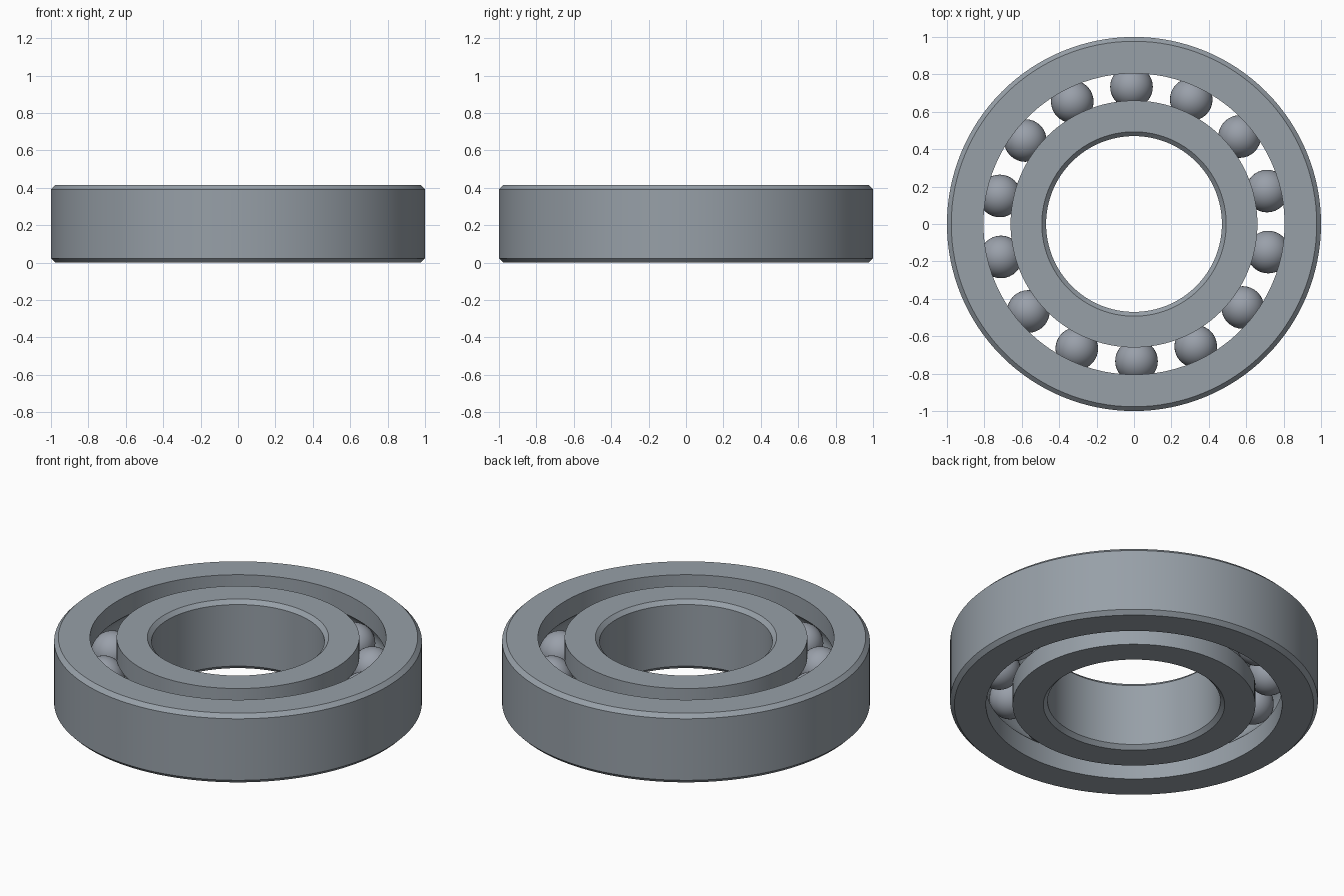
import bpy
import math

cube = bpy.data.objects.get("Cube")
if cube:
    bpy.data.objects.remove(cube, do_unlink=True)

HEIGHT = 0.415
MID = HEIGHT / 2
CHAMFER = 0.023
PITCH = 0.733      # radius of the ball circle
BALL = 0.115
BALLS = 14
STEPS = 128


def make_material(name, color):
    mat = bpy.data.materials.new(name)
    mat.use_nodes = True
    mat.diffuse_color = color
    mat.node_tree.nodes["Principled BSDF"].inputs["Base Color"].default_value = color
    return mat


ring_steel = make_material("ring steel", (0.31, 0.35, 0.39, 1))
ball_steel = make_material("ball steel", (0.32, 0.35, 0.40, 1))


def finish(obj, mat, angle):
    obj.data.materials.append(mat)
    bpy.ops.object.select_all(action="DESELECT")
    obj.select_set(True)
    bpy.context.view_layer.objects.active = obj
    bpy.ops.object.shade_smooth_by_angle(angle=math.radians(angle))


def make_ring(name, plain, race):
    """Turn a ring: chamfered on the plain radius, ball groove on the race radius."""
    side = 1 if plain > race else -1
    c = CHAMFER
    profile = [(race, 0), (plain - side * c, 0), (plain, c),
               (plain, HEIGHT - c), (plain - side * c, HEIGHT), (race, HEIGHT)]
    # Arc of the groove, from its top edge to its bottom edge
    half = math.acos(abs(race - PITCH) / BALL)
    for i in range(17):
        a = half * (1 - i / 8)
        profile.append((PITCH + side * BALL * math.cos(a), MID + BALL * math.sin(a)))
    if side < 0:
        profile.reverse()

    n = len(profile)
    verts, faces = [], []
    for s in range(STEPS):
        t = math.tau * s / STEPS
        verts += [(r * math.cos(t), r * math.sin(t), z) for r, z in profile]
        nxt = (s + 1) % STEPS
        for i in range(n):
            j = (i + 1) % n
            faces.append((s * n + i, nxt * n + i, nxt * n + j, s * n + j))
    mesh = bpy.data.meshes.new(name)
    mesh.from_pydata(verts, [], faces)
    # The profile runs anticlockwise in (radius, z)
    mesh.flip_normals()
    mesh.update()
    obj = bpy.data.objects.new(name, mesh)
    bpy.context.collection.objects.link(obj)
    # Make sure the faces look outwards
    bpy.ops.object.select_all(action="DESELECT")
    obj.select_set(True)
    bpy.context.view_layer.objects.active = obj
    bpy.ops.object.mode_set(mode="EDIT")
    bpy.ops.mesh.select_all(action="SELECT")
    bpy.ops.mesh.normals_make_consistent(inside=False)
    bpy.ops.object.mode_set(mode="OBJECT")
    finish(obj, ring_steel, 30)


# Rings
make_ring("outer_ring", 1.0, 0.805)
make_ring("inner_ring", 0.47, 0.66)

# Balls in the groove
for k in range(BALLS):
    t = math.radians(13.9) + math.tau * k / BALLS
    bpy.ops.mesh.primitive_uv_sphere_add(
        segments=32, ring_count=20, radius=BALL - 0.001,
        location=(PITCH * math.cos(t), PITCH * math.sin(t), MID))
    ball = bpy.context.object
    ball.name = f"ball_{k + 1}"
    finish(ball, ball_steel, 60)
